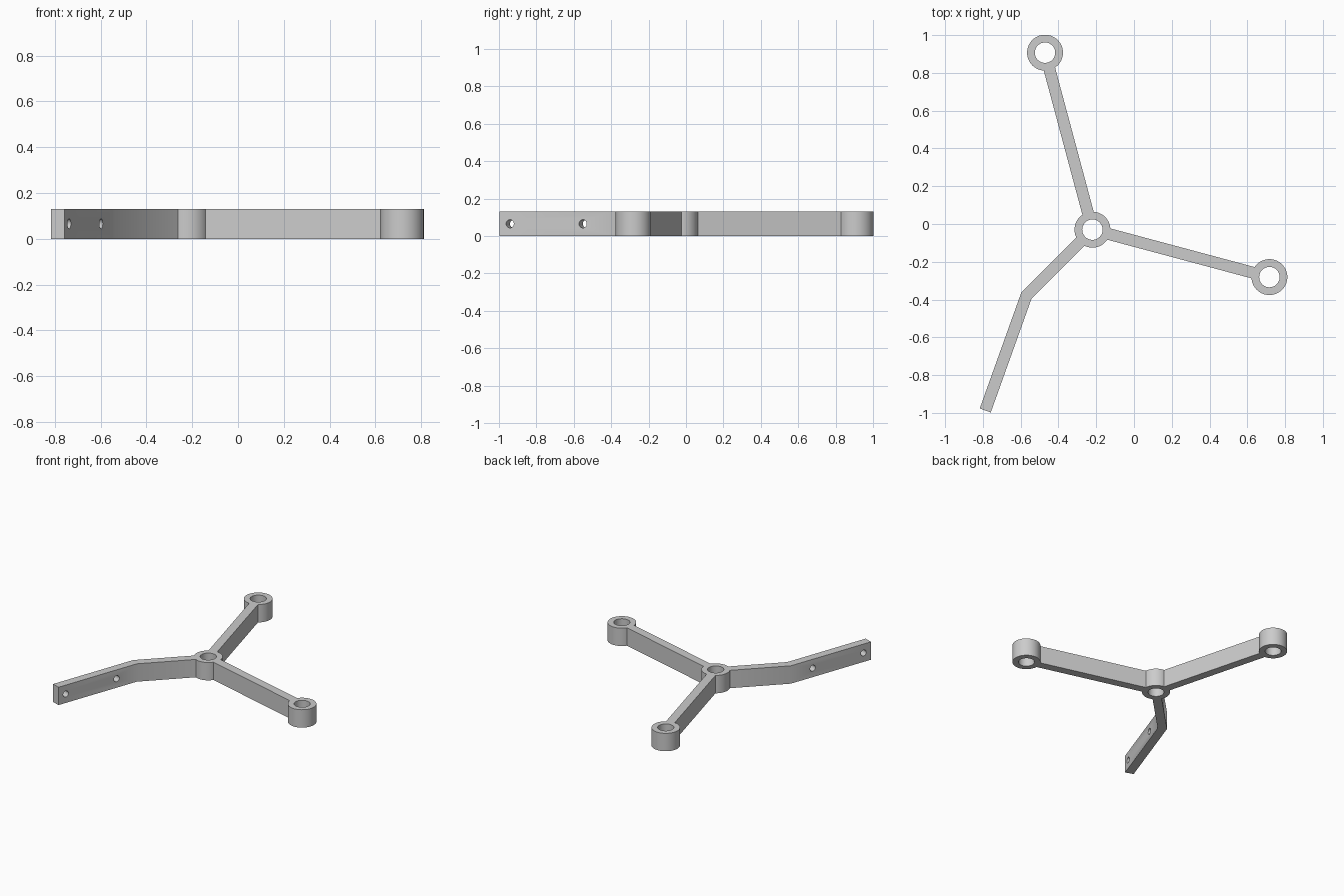
import bpy, bmesh
from math import cos, sin, radians, pi
from mathutils import Vector, Matrix

cube = bpy.data.objects.get("Cube")
if cube:
    bpy.data.objects.remove(cube, do_unlink=True)

HEIGHT, HALF_WIDTH = 0.131, 0.031
OUTER_R, INNER_R, HOLE_R = 0.095, 0.054, 0.022
ARM_LENGTH = 0.97
HUB = Vector((-0.22, -0.03))

grey = bpy.data.materials.new("plain grey")
grey.use_nodes = True
grey.diffuse_color = (0.6, 0.6, 0.6, 1)
grey.node_tree.nodes["Principled BSDF"].inputs["Base Color"].default_value = (0.6, 0.6, 0.6, 1)


def polar(angle, dist):
    return Vector((cos(radians(angle)), sin(radians(angle)))) * dist


def make_object(name, bm):
    bmesh.ops.recalc_face_normals(bm, faces=bm.faces)
    mesh = bpy.data.meshes.new(name)
    bm.to_mesh(mesh)
    bm.free()
    mesh.materials.append(grey)
    obj = bpy.data.objects.new(name, mesh)
    bpy.context.collection.objects.link(obj)
    return obj


def smooth(obj):
    bpy.ops.object.select_all(action='DESELECT')
    obj.select_set(True)
    bpy.context.view_layer.objects.active = obj
    bpy.ops.object.shade_smooth_by_angle(angle=radians(30))


def ring(name, centre, sides=64):
    """Upright tube with an open bore."""
    bm = bmesh.new()
    section = [(INNER_R, 0), (OUTER_R, 0), (OUTER_R, HEIGHT), (INNER_R, HEIGHT)]
    loops = []
    for i in range(sides):
        a = 2 * pi * i / sides
        loops.append([bm.verts.new((centre.x + r * cos(a), centre.y + r * sin(a), z))
                      for r, z in section])
    for i in range(sides):
        a, b = loops[i], loops[(i + 1) % sides]
        for j in range(4):
            k = (j + 1) % 4
            bm.faces.new((a[j], b[j], b[k], a[k]))
    smooth(make_object(name, bm))


def bar(name, path):
    """Flat-sided bar along a path, mitred at its bends."""
    bm = bmesh.new()
    dirs = [(b - a).normalized() for a, b in zip(path, path[1:])]
    rows = []
    for i, p in enumerate(path):
        before, after = dirs[max(i - 1, 0)], dirs[min(i, len(dirs) - 1)]
        along = (before + after).normalized()
        side = Vector((-along.y, along.x)) * HALF_WIDTH / along.dot(after)
        rows.append([bm.verts.new((*(p + s * side), z))
                     for s, z in ((-1, 0), (1, 0), (1, HEIGHT), (-1, HEIGHT))])
    for a, b in zip(rows, rows[1:]):
        for j in range(4):
            k = (j + 1) % 4
            bm.faces.new((a[j], b[j], b[k], a[k]))
    bm.faces.new(rows[0])
    bm.faces.new(rows[-1])
    return make_object(name, bm)


# Hub and the two straight arms with end rings
ring("hub_ring", HUB)
start = OUTER_R - 0.006
for name, angle in (("back", 105), ("left", -15)):
    ring(name + "_end_ring", HUB + polar(angle, ARM_LENGTH))
    bar(name + "_arm", [HUB + polar(angle, start), HUB + polar(angle, ARM_LENGTH - start)])

# Bent arm
bend = HUB + polar(225, 0.495)
tip_dir = polar(250.3, 1)
bent_arm = bar("bent_arm", [HUB + polar(225, start), bend, bend + tip_dir * 0.645])

# Two cross holes drilled through the tip of the bent arm
bm = bmesh.new()
across = Vector((-tip_dir.y, tip_dir.x, 0))
turn = Vector((0, 0, 1)).rotation_difference(across).to_matrix().to_4x4()
for dist in (0.171, 0.585):
    spot = (bend + tip_dir * dist).to_3d() + Vector((0, 0, HEIGHT / 2))
    bmesh.ops.create_cone(bm, cap_ends=True, segments=32, radius1=HOLE_R, radius2=HOLE_R,
                          depth=0.2, matrix=Matrix.Translation(spot) @ turn)
cutter = make_object("hole_cutter", bm)
cutter.hide_render = True
drill = bent_arm.modifiers.new("holes", 'BOOLEAN')
drill.operation = 'DIFFERENCE'
drill.solver = 'EXACT'
drill.object = cutter
bpy.context.view_layer.objects.active = bent_arm
bpy.ops.object.modifier_apply(modifier="holes")
bpy.data.objects.remove(cutter, do_unlink=True)
smooth(bent_arm)
